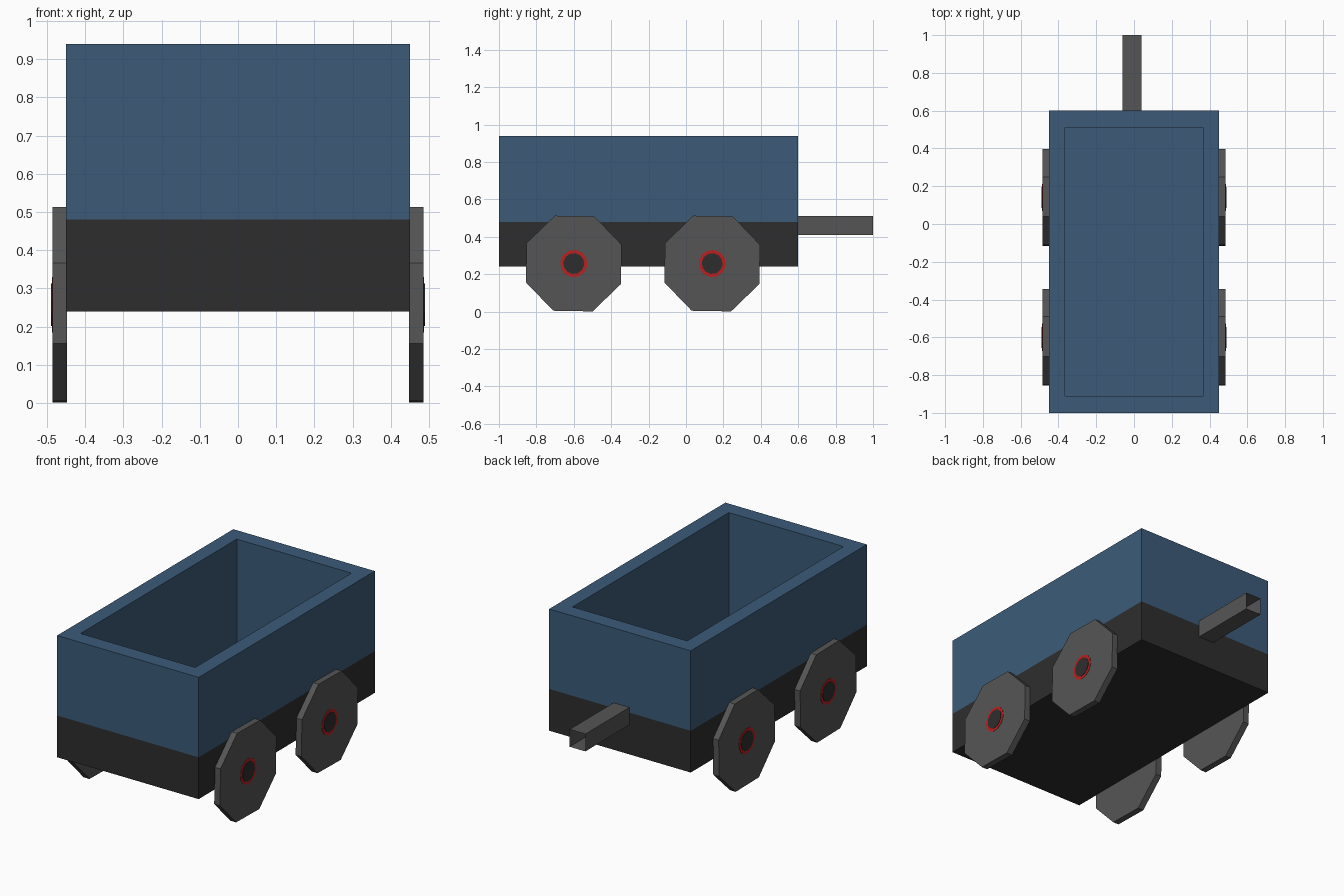
import bpy, bmesh, math

if "Cube" in bpy.data.objects:
    bpy.data.objects.remove(bpy.data.objects["Cube"])


def material(name, rgb):
    m = bpy.data.materials.new(name)
    m.diffuse_color = (*rgb, 1)
    m.use_nodes = True
    m.node_tree.nodes["Principled BSDF"].inputs["Base Color"].default_value = m.diffuse_color
    return m


BLUE = material("blue paint", (0.045, 0.105, 0.19))
DARK = material("dark underframe", (0.027, 0.027, 0.027))
GREY = material("grey metal", (0.091, 0.091, 0.091))
RED = material("red hub ring", (0.5, 0.014, 0.014))


def loft(name, rings, mats, rule, cap_start=True, cap_end=True):
    """Skin a list of equal-length point rings; rule(band) gives the material index."""
    bm = bmesh.new()
    vs = [[bm.verts.new(p) for p in r] for r in rings]
    n = len(vs[0])
    for b, (lo, hi) in enumerate(zip(vs, vs[1:])):
        for i in range(n):
            j = (i + 1) % n
            bm.faces.new((lo[i], lo[j], hi[j], hi[i])).material_index = rule(b)
    if cap_start:
        bm.faces.new(vs[0][::-1]).material_index = rule(0)
    if cap_end:
        bm.faces.new(vs[-1]).material_index = rule(len(rings) - 2)
    bmesh.ops.recalc_face_normals(bm, faces=bm.faces)
    me = bpy.data.meshes.new(name)
    bm.to_mesh(me)
    bm.free()
    for m in mats:
        me.materials.append(m)
    ob = bpy.data.objects.new(name, me)
    bpy.context.collection.objects.link(ob)
    return ob


def rect(x, y0, y1, z):
    return [(-x, y0, z), (x, y0, z), (x, y1, z), (-x, y1, z)]


# Wagon tub: dark lower band, blue upper band, rim and hollow inside
loft("wagon_body",
     [rect(0.45, -1, 0.6, 0.24), rect(0.45, -1, 0.6, 0.48), rect(0.45, -1, 0.6, 0.94),
      rect(0.365, -0.91, 0.51, 0.94), rect(0.365, -0.91, 0.51, 0.32)],
     [DARK, BLUE], lambda b: 0 if b == 0 else 1)

# Tow bar: square tube with an open end
loft("tow_bar",
     [[(-0.06, y, 0.41), (0.04, y, 0.41), (0.04, y, 0.51), (-0.06, y, 0.51)] for y in (0.6, 1.0)],
     [GREY], lambda b: 0, cap_end=False)


def circle(x, y, r, n, turn):
    return [(x, y + r * math.cos(turn + i * math.tau / n),
             0.257 + r * math.sin(turn + i * math.tau / n)) for i in range(n)]


# Wheels: octagonal discs with thin red ring and dark hub plates
for side, s in (("left", -1), ("right", 1)):
    for end, y in (("front", -0.6), ("rear", 0.14)):
        t = math.radians(21.5)
        loft(f"{end}_{side}_wheel", [circle(s * x, y, 0.275, 8, t) for x in (0.448, 0.485)],
             [GREY], lambda b: 0)
        loft(f"{end}_{side}_hub_ring", [circle(s * x, y, 0.073, 12, t) for x in (0.484, 0.487)],
             [RED], lambda b: 0)
        loft(f"{end}_{side}_hub_cap", [circle(s * x, y, 0.056, 12, t) for x in (0.486, 0.489)],
             [DARK], lambda b: 0)
